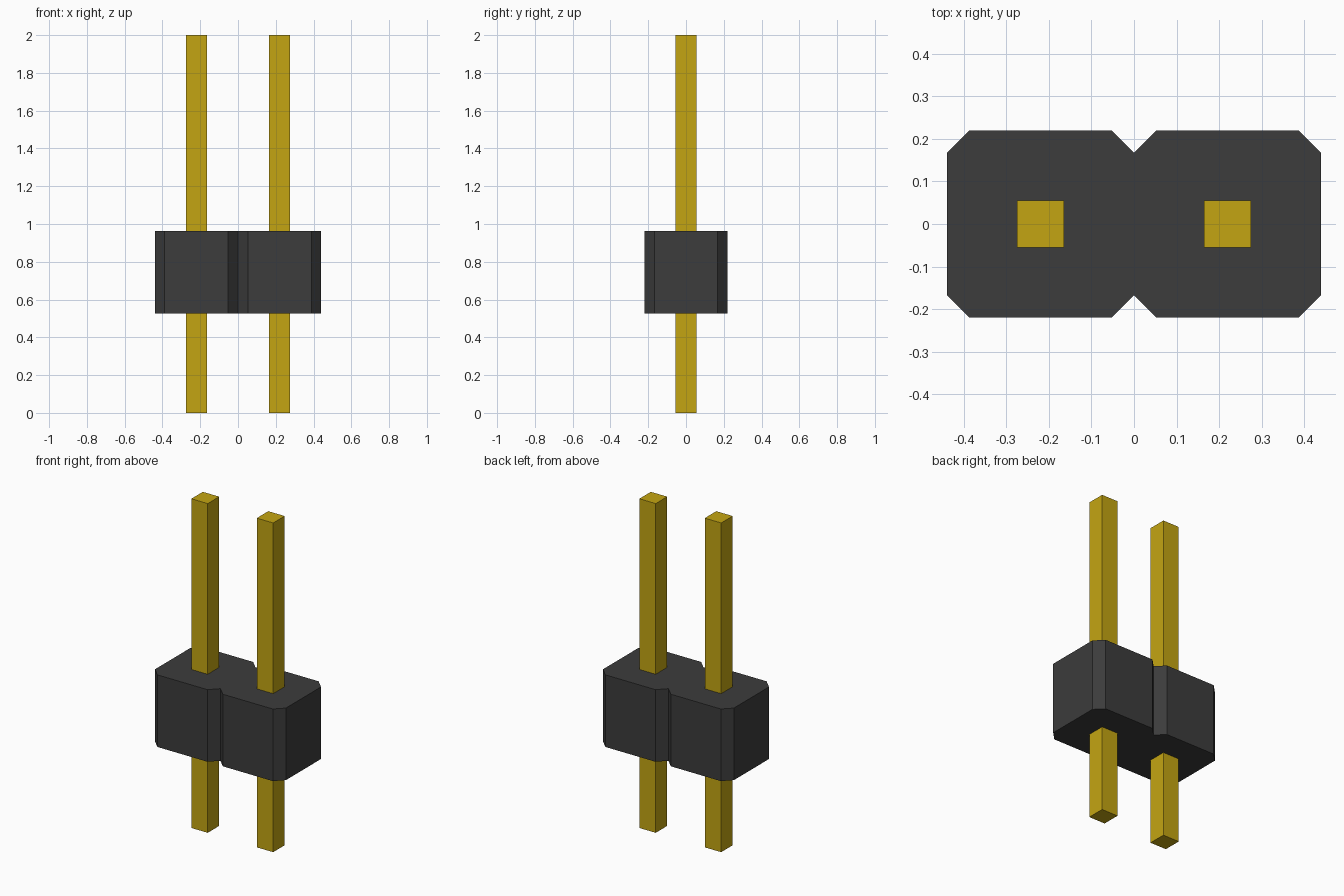
import bpy
import bmesh

cube = bpy.data.objects.get("Cube")
if cube:
    bpy.data.objects.remove(cube, do_unlink=True)

PITCH = 0.44            # spacing between pins, also the housing depth
HALF = PITCH / 2
CHAMFER = 0.052
PIN_HALF = 0.055
BODY_Z = (0.525, 0.963)
PIN_Z = (0.0, 2.0)


def make_material(name, color):
    mat = bpy.data.materials.new(name)
    mat.use_nodes = True
    mat.diffuse_color = color
    bsdf = next(n for n in mat.node_tree.nodes if n.type == 'BSDF_PRINCIPLED')
    bsdf.inputs["Base Color"].default_value = color
    return mat


def extrude_profile(name, points, z_range, mat):
    """Closed prism from a counter-clockwise outline."""
    bm = bmesh.new()
    base = bm.faces.new([bm.verts.new((x, y, z_range[0])) for x, y in points])
    top = bmesh.ops.extrude_face_region(bm, geom=[base], use_keep_orig=True)
    verts = [g for g in top["geom"] if isinstance(g, bmesh.types.BMVert)]
    bmesh.ops.translate(bm, verts=verts, vec=(0, 0, z_range[1] - z_range[0]))
    bmesh.ops.recalc_face_normals(bm, faces=bm.faces[:])
    mesh = bpy.data.meshes.new(name)
    bm.to_mesh(mesh)
    bm.free()
    mesh.materials.append(mat)
    obj = bpy.data.objects.new(name, mesh)
    bpy.context.collection.objects.link(obj)
    return obj


black = make_material("black_plastic", (0.045, 0.045, 0.045, 1))
gold = make_material("gold_metal", (0.55, 0.375, 0.006, 1))

# Housing: two chamfered squares joined side by side, with a V notch between
quarter = [(2 * HALF, HALF - CHAMFER), (2 * HALF - CHAMFER, HALF),
           (CHAMFER, HALF), (0, HALF - CHAMFER)]
back = quarter + [(-x, y) for x, y in reversed(quarter[:3])]
outline = back + [(-x, -y) for x, y in back]
extrude_profile("housing", outline, BODY_Z, black)

# Square pins running through the housing
for side, x in (("right", -HALF), ("left", HALF)):
    square = [(x + sx * PIN_HALF, sy * PIN_HALF)
              for sx, sy in ((-1, -1), (1, -1), (1, 1), (-1, 1))]
    extrude_profile(side + "_pin", square, PIN_Z, gold)
